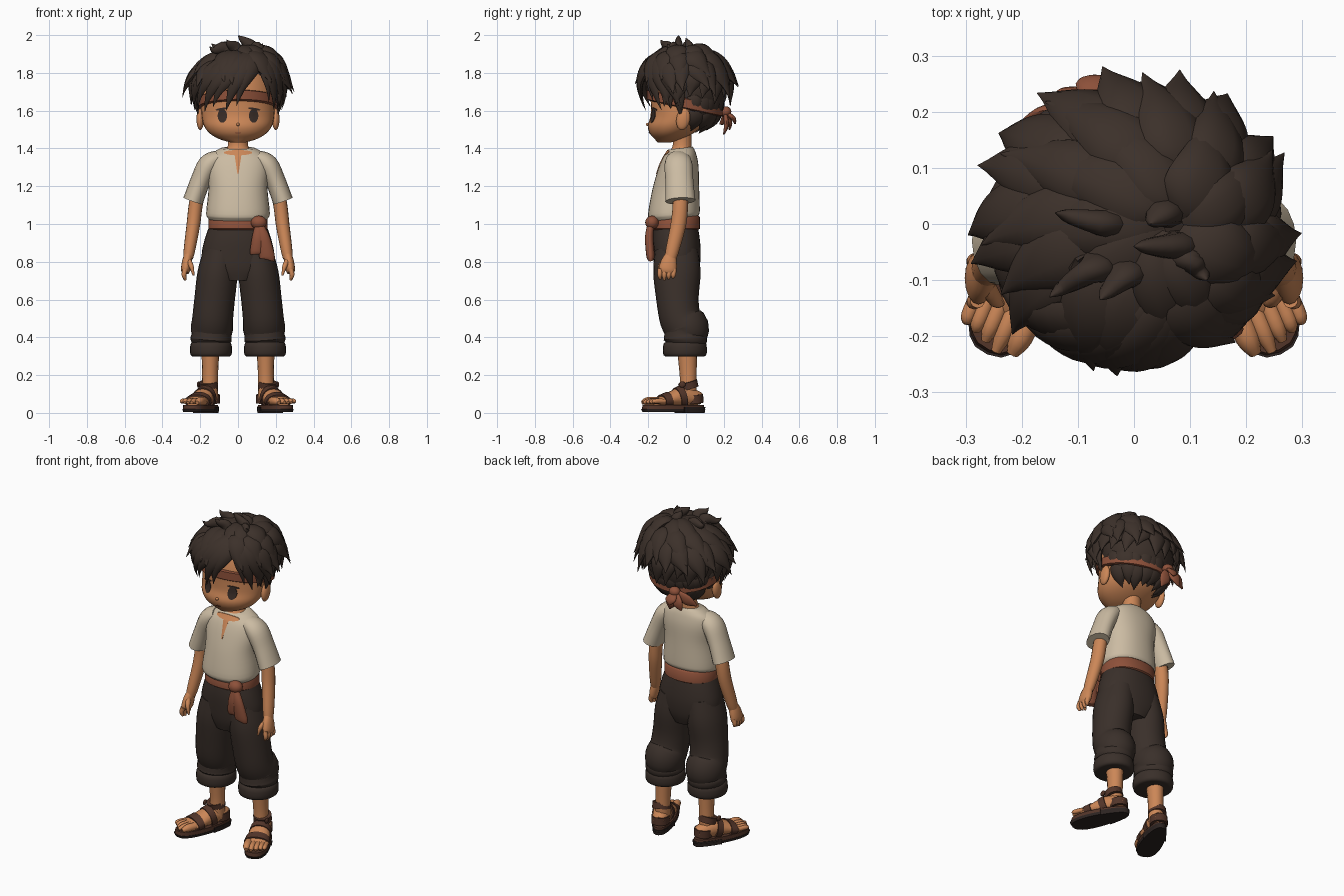
import bpy, bmesh, random
from math import sin, cos, pi, radians, copysign
from mathutils import Vector, Matrix
from mathutils.bvhtree import BVHTree

random.seed(4)
if bpy.data.objects.get("Cube"):
    bpy.data.objects.remove(bpy.data.objects["Cube"])

X, Y, Z = Vector((1, 0, 0)), Vector((0, 1, 0)), Vector((0, 0, 1))


def material(name, *rgb):
    m = bpy.data.materials.new(name)
    m.use_nodes = True
    m.diffuse_color = (*rgb, 1)
    m.node_tree.nodes["Principled BSDF"].inputs["Base Color"].default_value = (*rgb, 1)
    return m


skin = material("skin", .6, .24, .095)
hair = material("dark_hair", .045, .03, .023)
cream = material("cream_cloth", .6, .5, .365)
cloth = material("dark_trousers", .042, .029, .023)
rust = material("rust_cloth", .27, .082, .042)
leather = material("brown_leather", .085, .035, .022)
rubber = material("dark_sole", .025, .017, .015)
ink = material("eye_brown", .04, .025, .02)
lip = material("mouth_brown", .3, .09, .045)


def finish(name, bm, mat, matrix=None):
    bmesh.ops.recalc_face_normals(bm, faces=bm.faces)
    mesh = bpy.data.meshes.new(name)
    bm.to_mesh(mesh)
    bm.free()
    if matrix:
        mesh.transform(matrix)
    mesh.materials.append(mat)
    mesh.shade_smooth()
    mesh.set_sharp_from_angle(angle=radians(50))
    obj = bpy.data.objects.new(name, mesh)
    bpy.context.collection.objects.link(obj)
    return obj


def build(name, shells, mat, matrix=None):
    """Skin closed shells, each a list of point rings."""
    bm = bmesh.new()
    for rings in shells:
        rows = [[bm.verts.new(p) for p in ring] for ring in rings]
        n = len(rows[0])
        for a, b in zip(rows, rows[1:]):
            for i in range(n):
                bm.faces.new((a[i], a[(i + 1) % n], b[(i + 1) % n], b[i]))
        bm.faces.new(rows[0])
        bm.faces.new(rows[-1])
    return finish(name, bm, mat, matrix)


def spline(rows, n):
    """Smooth interpolation through rows of numbers."""
    out = []
    for i in range(len(rows) - 1):
        p, q = rows[max(i - 1, 0)], rows[min(i + 2, len(rows) - 1)]
        for k in range(n):
            t = k / n
            out.append([b + t / 2 * (c - a + t * (2*a - 5*b + 4*c - d + t * (3*(b - c) + d - a)))
                        for a, b, c, d in zip(p, rows[i], rows[i + 1], q)])
    return out + [rows[-1]]


def loft(rows, n=4, tilt=0, power=.9, sides=32):
    """Upright rings from rows of (z, x radius, y radius, y centre)."""
    rings = []
    for z, rx, ry, cy in spline(rows, n):
        ring = []
        for i in range(sides):
            a = 2 * pi * i / sides
            x = rx * copysign(abs(cos(a)) ** power, cos(a))
            y = cy + ry * copysign(abs(sin(a)) ** power, sin(a))
            ring.append((x, y, z + tilt * y))
        rings.append(ring)
    return rings


def tube(rows, out=X, n=4, sides=16, flip=1):
    """Sweep from rows of (x, y, z, width, thickness); thickness follows out."""
    rows = spline([(r[0] * flip, *r[1:]) for r in rows], n)
    pts = [Vector(r[:3]) for r in rows]
    rings = []
    for i, p in enumerate(pts):
        t = (pts[min(i + 1, len(pts) - 1)] - pts[max(i - 1, 0)]).normalized()
        o = out(p) if callable(out) else out
        b = (o - t * o.dot(t)).normalized()
        a = t.cross(b)
        rings.append([p + a * rows[i][3] * cos(2 * pi * k / sides)
                      + b * rows[i][4] * sin(2 * pi * k / sides) for k in range(sides)])
    return rings


def ball(name, centre, radii, mat, turn=0, axis='X'):
    bm = bmesh.new()
    bmesh.ops.create_uvsphere(bm, u_segments=20, v_segments=12, radius=1)
    return finish(name, bm, mat, Matrix.Translation(centre) @ Matrix.Rotation(turn, 4, axis)
                  @ Matrix.Diagonal((*radii, 1)))


def decal(name, target, x, z, outline, mat):
    """Thin plate laid on the front of a target."""
    bvh = BVHTree.FromPolygons([v.co for v in target.data.vertices],
                               [p.vertices for p in target.data.polygons])
    rings = []
    for k in (.03, .35, .7, 1):
        ring = []
        for dx, dz in outline:
            hit = bvh.ray_cast(Vector((x + dx * k, -1, z + dz * k)), Y)[0]
            ring.append(hit - Y * .004)
        rings.append(ring)
    rings.append([p + Y * .006 for p in rings[-1]])
    return build(name, [rings], mat)


def oval(w, h, turn=0):
    return [(w * cos(a) * cos(turn) - h * sin(a) * sin(turn),
             w * cos(a) * sin(turn) + h * sin(a) * cos(turn))
            for a in (2 * pi * i / 20 for i in range(20))]


# Head, neck and face
head = build("head", [loft([
    (1.432, .04, .035, -.115), (1.45, .1, .073, -.093), (1.48, .15, .115, -.077),
    (1.52, .18, .145, -.057), (1.57, .192, .153, -.035), (1.63, .195, .164, -.022),
    (1.7, .193, .172, -.013), (1.8, .16, .15, 0), (1.86, .07, .07, 0)], power=1)], skin)
build("neck", [loft([(1.3, .12, .08, -.04), (1.36, .108, .078, -.035), (1.392, .068, .058, -.025),
                     (1.42, .053, .05, -.02), (1.5, .052, .05, -.02)], power=1)], skin)
ball("nose", (0, -.202, 1.527), (.009, .011, .008), skin)
decal("mouth", head, 0, 1.482, oval(.016, .003), lip)
for s, side in ((1, "left"), (-1, "right")):
    decal(side + "_eye", head, s * .083, 1.573, oval(.025, .037), ink)
    decal(side + "_lash", head, s * .086, 1.609, oval(.033, .006, -s * .15), ink)
    decal(side + "_brow", head, s * .085, 1.652, oval(.034, .004, -s * .15), hair)
    ball(side + "_ear", (s * .2, -.015, 1.555), (.02, .036, .058), skin, -.2)

# Hair: a core with layered pointed locks swept over it
ball("hair_core", (0, .03, 1.72), (.21, .19, .205), hair)
CROWN = Vector((0, 0, 1.72))


def lock(az0, az1, ph0, ph1, width, base=1.0, lift=.1, flare=.2):
    rows = []
    for i in range(10):
        t = i / 9
        az, ph = radians(az0 + (az1 - az0) * t), radians(ph0 + (ph1 - ph0) * t)
        r = base + lift * sin(pi * t) + flare * t ** 2.6
        c = cos(ph)
        w = width * max(sin(pi * (.18 + .82 * t ** .8)), 0) ** 1.15 + .001
        rows.append((r * .22 * sin(az) * sin(ph) + .07 * max(c, 0) ** 2,
                     -r * .21 * cos(az) * sin(ph), 1.72 + r * c * (.2 if c > 0 else .27), w, w * .5))
    return tube(rows, lambda p: p - CROWN, 2, 10)


def ring_of_locks(count, first, last, ph0, ph1, width, swirl, **shape):
    locks = []
    for i in range(count):
        az = first + (last - first) * (i + .5) / count + random.uniform(-6, 6)
        locks.append(lock(az, az + swirl * random.uniform(.5, 1.3), ph0,
                          ph1 + random.uniform(-6, 6), width * random.uniform(.9, 1.15), **shape))
    return locks


build("crown_locks", ring_of_locks(9, 0, 360, 5, 62, .058, 28, base=.98, lift=.09, flare=.2), hair)
build("upper_locks", ring_of_locks(12, 0, 360, 28, 80, .062, 20, lift=.09, flare=.3), hair)
build("middle_locks", ring_of_locks(13, 50, 310, 46, 94, .062, 14, lift=.09, flare=.36), hair)
build("side_locks", ring_of_locks(14, 56, 304, 66, 102, .052, -10, base=.98, lift=.08, flare=.2), hair)
build("nape_locks", ring_of_locks(12, 95, 265, 96, 134, .048, 8, base=.84, lift=.08, flare=.1), hair)
build("lower_nape_locks", ring_of_locks(8, 105, 255, 112, 150, .045, -8, base=.86, lift=.08, flare=.12), hair)
fringe = [(22, -2, 108, .055), (21, -16, 113, .058), (18, -34, 109, .06), (12, -50, 114, .058),
          (4, -64, 110, .056), (-6, -80, 112, .052), (26, 42, 104, .045), (27, 54, 112, .055),
          (34, 68, 110, .055), (40, 84, 112, .052)]
build("fringe_locks", [lock(a, b, 30, p, w, lift=.14, flare=.14) for a, b, p, w in fringe], hair)
build("temple_locks", [lock(s * a, s * (a + 4), 76, p, .036, base=.96, lift=.08, flare=.14)
                       for s in (1, -1) for a, p in ((64, 112), (78, 122))], hair)
tufts = [(.07, -.04, 0, -.04, 1.997), (-.02, -.09, -.06, -.135, 1.975), (.1, -.06, .13, -.1, 1.955),
         (.05, .02, .03, 0, 1.985), (-.06, 0, -.14, .02, 1.955), (-.08, -.08, -.15, -.13, 1.94)]
build("top_tufts", [tube([(x, y, 1.86, .05, .034), (x + (x - u) * .1, y, 1.93, .038, .026),
                          ((x + u * 2) / 3, (y + v * 2) / 3, z - .02, .018, .014),
                          (u, v, z, .001, .001)], Y, 4, 10) for x, y, u, v, z in tufts], hair)

# Headband with knot and tails at the back
build("headband", [loft([(1.61, .202, .19, -.007), (1.615, .213, .201, -.007),
                         (1.662, .213, .201, -.007), (1.667, .202, .19, -.007)], 1, -.22, 1, 40)], rust)
ball("headband_knot", (-.07, .21, 1.595), (.034, .03, .028), rust)
tails = [(-.13, .23, 1.5), (-.03, .2, 1.475), (-.07, .26, 1.53), (-.2, .18, 1.53)]
build("headband_tails", [tube([(-.07, .205, 1.595, .014, .01),
                               (x * .6 - .028, y * .6 + .094, z * .6 + .642, .034, .013),
                               (x, y, z, .005, .004)], Y) for x, y, z in tails], rust)

# Shirt with scooped collar, slit and flared sleeves
shirt = build("shirt", [loft([
    (1.03, .15, .118, -.06), (1.045, .164, .13, -.06), (1.075, .168, .137, -.064),
    (1.2, .156, .124, -.055), (1.3, .165, .108, -.042), (1.36, .155, .09, -.035),
    (1.392, .115, .073, -.03), (1.405, .09, .064, -.03)], tilt=.12)], cream)
decal("collar_slit", shirt, 0, 1.33, [(-.018, .035), (.018, .035), (.003, -.065), (-.003, -.065)], skin)
decal("collar_scoop", shirt, 0, 1.378, oval(.076, .014), skin)
for s, side in ((1, "left"), (-1, "right")):
    build(side + "_sleeve", [tube([
        (.1, -.04, 1.35, .06, .042), (.155, -.04, 1.315, .074, .056), (.2, -.035, 1.225, .074, .053),
        (.238, -.03, 1.122, .08, .054)], flip=s)], cream)
    # Arms and hands
    build(side + "_arm", [tube([
        (.2, -.03, 1.22, .04, .038), (.224, -.03, 1.1, .041, .037), (.236, -.04, 1, .041, .036),
        (.256, -.07, .87, .036, .031), (.264, -.082, .82, .031, .026)], flip=s)], skin)
    build(side + "_palm", [tube([
        (.262, -.08, .84, .028, .022), (.27, -.09, .8, .042, .026), (.277, -.097, .76, .047, .025),
        (.279, -.1, .74, .038, .018)], flip=s)], skin)
    fingers = [tube([(.279, -.136 + i * .024, .76, .014, .014),
                     (.286, -.139 + i * .024, .73, .013, .013),
                     (.278, -.136 + i * .022, .702 + .006 * abs(i - 1), .006, .007)],
                    sides=10, flip=s) for i in range(4)]
    fingers.append(tube([(.262, -.11, .805, .016, .015), (.247, -.135, .775, .014, .013),
                         (.235, -.142, .728, .005, .005)], sides=10, flip=s))
    build(side + "_fingers", fingers, skin)

# Waist sash with knot and hanging tails
build("sash", [loft([(.968, .148, .12, -.056), (.975, .157, .13, -.056),
                     (1.035, .157, .13, -.056), (1.045, .15, .12, -.056)], 1)], rust)
ball("sash_knot", (.11, -.18, 1.008), (.042, .036, .036), rust)
build("sash_tails", [tube([(.11, -.185, 1, .02, .018), ((x + .115) / 2, -.195, .93, .033, .022),
                           (x, -.188, z + .02, w, .022), (x, -.186, z, w * .95, .014)], Y)
                     for x, z, w in ((.1, .84, .036), (.153, .812, .041))], rust)

# Trousers
build("trouser_hips", [loft([(.7, .1, .1, -.05), (.76, .18, .118, -.048), (.84, .192, .126, -.048),
                             (.92, .176, .125, -.052), (1, .148, .115, -.055)])], cloth)
for s, side in ((1, "left"), (-1, "right")):
    build(side + "_trouser_leg", [tube([
        (.09, -.05, .86, .115, .09), (.108, -.048, .74, .125, .106), (.124, -.045, .6, .112, .107),
        (.134, -.03, .5, .11, .108), (.138, .002, .45, .12, .112), (.141, -.004, .41, .111, .106),
        (.143, -.003, .385, .115, .109), (.144, -.005, .36, .1, .095)], sides=24, flip=s)], cloth)
    build(side + "_cuff", [tube([
        (.143, -.006, .375, .1, .096), (.143, -.006, .365, .113, .108), (.143, -.006, .33, .117, .112),
        (.143, -.006, .305, .112, .107), (.143, -.006, .298, .098, .094)], n=2, sides=24, flip=s)], cloth)
    build(side + "_shin", [tube([(.146, .005, .36, .055, .05), (.147, .01, .24, .047, .043),
                                 (.148, .012, .17, .044, .042), (.149, .012, .08, .045, .042)], flip=s)], skin)

    # Feet and sandals, turned outward
    stance = Matrix.Translation((s * .158, .012, 0)) @ Matrix.Rotation(s * radians(23), 4, 'Z')

    def outline(z, front=-1, grow=1):
        ring = []
        for i in range(28):
            a = 2 * pi * i / 28
            w = (.064 - .013 * sin(a)) * grow
            ring.append((w * copysign(abs(cos(a)) ** .75, cos(a)), max(-.085 + .177 * grow * sin(a), front), z))
        return ring

    build(side + "_foot", [tube([
        (0, .072, .075, .03, .03), (0, .04, .08, .045, .042), (0, -.03, .085, .053, .055),
        (0, -.09, .075, .061, .042), (0, -.16, .06, .067, .025), (0, -.185, .055, .06, .016)], Z)], skin, stance)
    build(side + "_toes", [tube([
        (s * x, -.16, .062, r, r), (s * x, -.215, .062, r, r),
        (s * x * .95, -.257 + abs(x + .018) * .4, .054, r * .5, r * .5)], Z, sides=10)
        for x, r in ((-.043, .022), (-.013, .017), (.013, .016), (.037, .015), (.058, .013))], skin, stance)
    build(side + "_footbed", [[outline(.014), outline(.042, grow=.97)]], leather, stance)
    build(side + "_outsole", [[outline(.004, grow=.97), outline(.02, grow=1.02)]], rubber, stance)
    build(side + "_heel", [[outline(0, -.05), outline(.03, -.05, 1.02)]], rubber, stance)
    straps = [tube([(0, -.115, .066, .069, .046), (0, -.155, .06, .073, .036)], Z, 1, 24),
              tube([(0, -.03, .085, .06, .064), (0, -.065, .076, .063, .058)], Z, 1, 24),
              tube([(0, .006, .13, .05, .052), (0, -.004, .165, .052, .051)], X, 1, 24),
              tube([(0, .032, .05, .052, .05), (0, .028, .095, .054, .051)], X, 1, 24)]
    build(side + "_straps", straps, leather, stance)
    ball(side + "_buckle", (s * .21, -.02, .15), (.008, .018, .016), leather)
